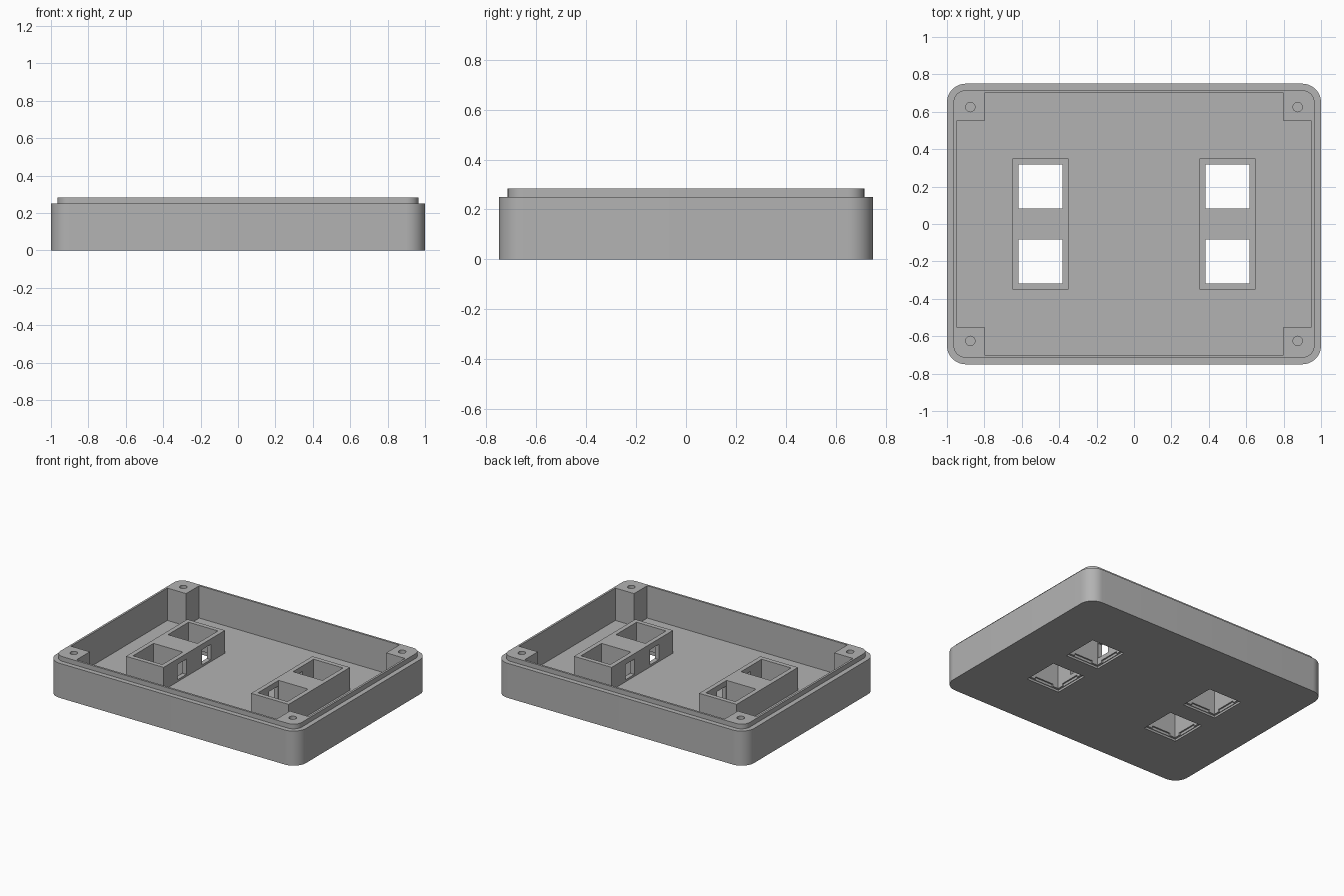
import bpy, bmesh, math

if "Cube" in bpy.data.objects:
    bpy.data.objects.remove(bpy.data.objects["Cube"], do_unlink=True)

grey = bpy.data.materials.new("light grey plastic")
grey.use_nodes = True
grey.diffuse_color = (0.45, 0.45, 0.45, 1)
grey.node_tree.nodes["Principled BSDF"].inputs["Base Color"].default_value = (0.45, 0.45, 0.45, 1)

FLOOR, RIM, LIP = 0.05, 0.25, 0.284
HOUSING_TOP = 0.215


def rounded_rect(hx, hy, r, seg=12):
    """Outline of a rectangle with rounded corners, counter-clockwise."""
    pts = []
    for i, (sx, sy) in enumerate([(1, 1), (-1, 1), (-1, -1), (1, -1)]):
        for k in range(seg + 1):
            a = math.pi / 2 * (i + k / seg)
            pts.append((sx * (hx - r) + r * math.cos(a), sy * (hy - r) + r * math.sin(a)))
    return pts


def loft(name, sections):
    """Closed solid through a stack of (outline, z) sections."""
    bm = bmesh.new()
    loops = [[bm.verts.new((x, y, z)) for x, y in pts] for pts, z in sections]
    n = len(loops[0])
    for low, high in zip(loops, loops[1:]):
        for i in range(n):
            j = (i + 1) % n
            bm.faces.new((low[i], low[j], high[j], high[i]))
    bm.faces.new(loops[0][::-1])
    bm.faces.new(loops[-1])
    bmesh.ops.recalc_face_normals(bm, faces=bm.faces)
    me = bpy.data.meshes.new(name)
    bm.to_mesh(me)
    bm.free()
    me.materials.append(grey)
    ob = bpy.data.objects.new(name, me)
    bpy.context.collection.objects.link(ob)
    return ob


def box(name, x0, x1, y0, y1, z0, z1):
    pts = [(x0, y0), (x1, y0), (x1, y1), (x0, y1)]
    return loft(name, [(pts, z0), (pts, z1)])


def cut(target, cutter):
    """Subtract the cutter and discard it."""
    mod = target.modifiers.new("cut", 'BOOLEAN')
    mod.operation, mod.solver, mod.object = 'DIFFERENCE', 'EXACT', cutter
    bpy.ops.object.select_all(action='DESELECT')
    bpy.context.view_layer.objects.active = target
    target.select_set(True)
    bpy.ops.object.modifier_apply(modifier=mod.name)
    bpy.data.objects.remove(cutter, do_unlink=True)


# Outer shell with a stepped lip around the rim
outer = rounded_rect(1.0, 0.75, 0.1)
inner = rounded_rect(0.965, 0.715, 0.065)
shell = loft("case_shell", [(outer, 0), (outer, RIM), (inner, RIM), (inner, LIP)])

# Cavity, leaving a square screw post in every corner
quarter = [(0.95, 0.55), (0.80, 0.55), (0.80, 0.70)]
plus = (quarter + [(-x, y) for x, y in quarter[::-1]]
        + [(-x, -y) for x, y in quarter] + [(x, -y) for x, y in quarter[::-1]])
cut(shell, loft("cavity_cutter", [(plus, FLOOR), (plus, 0.5)]))

# Blind screw holes in the posts
for sx in (-1, 1):
    for sy in (-1, 1):
        circle = [(sx * 0.875 + 0.025 * math.cos(a), sy * 0.625 + 0.025 * math.sin(a))
                  for a in (math.tau * k / 32 for k in range(32))]
        cut(shell, loft("screw_cutter", [(circle, 0.06), (circle, 0.5)]))

# Two switch housings, each with two square shafts going through the floor
H = 0.1175
for side, sx in (("left", 1), ("right", -1)):
    cx = sx * 0.5
    housing = box("switch_housing_" + side, cx - 0.15, cx + 0.15, -0.35, 0.35, FLOOR, HOUSING_TOP)
    for sy in (-1, 1):
        cy = sy * 0.2
        for part in (shell, housing):
            cut(part, box("shaft_cutter", cx - H, cx + H, cy - H, cy + H, -0.1, 0.4))
        # Shallow wider recess underneath, then clip notches
        w, n = 0.133, 0.075
        cut(shell, box("recess_cutter", cx - w, cx + w, cy - w, cy + w, -0.1, 0.015))
        cut(shell, box("notch_cutter", cx - 0.128, cx + 0.128, cy - n, cy + n, -0.1, 0.033))
        cut(shell, box("notch_cutter", cx - n, cx + n, cy - 0.128, cy + 0.128, -0.1, 0.033))
        # Window in the wall facing the middle of the case
        wx, wy = cx - sx * 0.14, sy * 0.14
        cut(housing, box("window_cutter", wx - 0.06, wx + 0.06, wy - 0.05, wy + 0.05, 0.065, 0.175))

# Smooth rounded corners, crisp edges
bpy.ops.object.select_all(action='DESELECT')
shell.select_set(True)
bpy.context.view_layer.objects.active = shell
bpy.ops.object.shade_smooth_by_angle(angle=math.radians(30))
